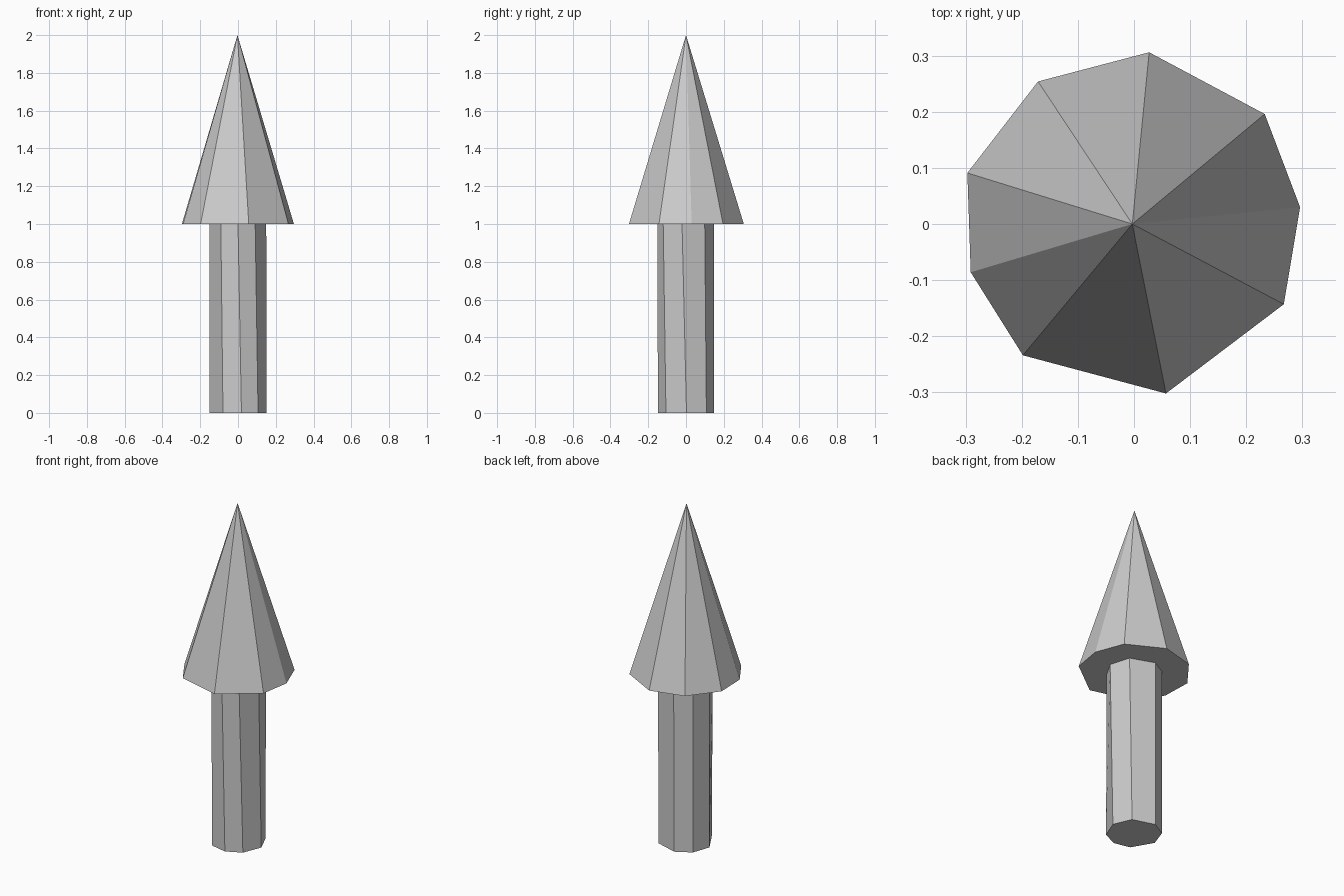
import bpy, bmesh
from math import cos, sin, radians

if "Cube" in bpy.data.objects:
    bpy.data.objects.remove(bpy.data.objects["Cube"])


def ring(bm, points, z):
    return [bm.verts.new((x, y, z)) for x, y in points]


def polar(radius, angles):
    return [(radius * cos(radians(a)), radius * sin(radians(a))) for a in angles]


def finish(bm, name):
    bmesh.ops.recalc_face_normals(bm, faces=bm.faces)
    mesh = bpy.data.meshes.new(name)
    bm.to_mesh(mesh)
    bm.free()
    bpy.context.collection.objects.link(bpy.data.objects.new(name, mesh))


# Trunk: uneven, slightly twisted eight-sided post
bm = bmesh.new()
low = ring(bm, polar(0.15, (-45, 1, 46, 100, 139, 182, 238, 277)), 0)
high = ring(bm, polar(0.151, (-53, -8, 41, 99, 139, 182, 233, 270)), 1)
for i in range(8):
    j = (i + 1) % 8
    bm.faces.new((low[i], low[j], high[j], high[i]))
bm.faces.new(low[::-1])
bm.faces.new(high)
finish(bm, "trunk")

# Foliage: irregular nine-sided cone with a closed underside
bm = bmesh.new()
base = ring(bm, [(0.296, 0.03), (0.233, 0.196), (0.027, 0.306),
                 (-0.171, 0.254), (-0.297, 0.091), (-0.291, -0.086),
                 (-0.198, -0.234), (0.057, -0.302), (0.267, -0.143)], 1)
tip = bm.verts.new((-0.003, 0, 2))
for i in range(9):
    bm.faces.new((base[i], base[(i + 1) % 9], tip))
bm.faces.new(base[::-1])
finish(bm, "foliage_cone")
